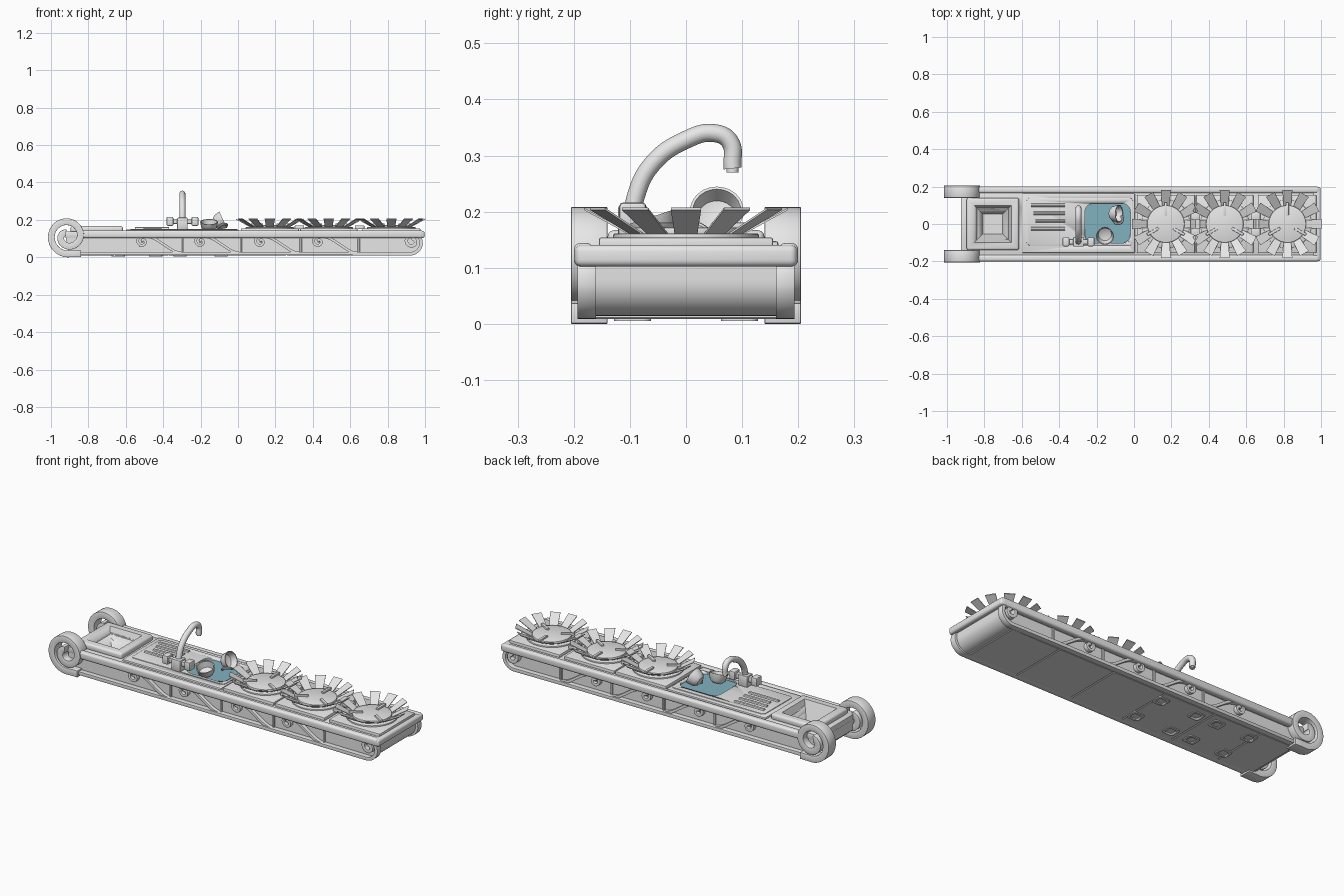
import bpy, bmesh, math
from mathutils import Vector, Matrix

if "Cube" in bpy.data.objects:
    bpy.data.objects.remove(bpy.data.objects["Cube"])


def material(name, rgb):
    m = bpy.data.materials.new(name)
    m.use_nodes = True
    m.diffuse_color = (*rgb, 1)
    m.node_tree.nodes["Principled BSDF"].inputs["Base Color"].default_value = (*rgb, 1)
    return m


GREY = material("pale_grey", (0.8, 0.8, 0.8))
WATER = material("water_blue", (0.22, 0.45, 0.53))


def finish(name, bm, bevel=0, segments=2, mat=GREY, angle=35):
    bmesh.ops.recalc_face_normals(bm, faces=bm.faces)
    me = bpy.data.meshes.new(name)
    bm.to_mesh(me)
    bm.free()
    ob = bpy.data.objects.new(name, me)
    bpy.context.collection.objects.link(ob)
    me.materials.append(mat)
    bpy.ops.object.select_all(action="DESELECT")
    ob.select_set(True)
    bpy.context.view_layer.objects.active = ob
    if bevel:
        mod = ob.modifiers.new("soft_edges", "BEVEL")
        mod.width, mod.segments, mod.limit_method = bevel, segments, "ANGLE"
        bpy.ops.object.modifier_apply(modifier=mod.name)
    bpy.ops.object.shade_smooth_by_angle(angle=math.radians(angle))
    return ob


def box(name, x, y, z, bevel=0.005, segments=2, mat=GREY):
    bm = bmesh.new()
    bmesh.ops.create_cube(bm, size=1)
    for v in bm.verts:
        v.co = [(a + b) / 2 + c * (b - a) for (a, b), c in zip((x, y, z), v.co)]
    return finish(name, bm, bevel, segments, mat)


def prism(name, pts, z, bevel=0, mat=GREY):
    """Upright prism over a flat outline."""
    bm = bmesh.new()
    f = bm.faces.new([bm.verts.new((px, py, z[0])) for px, py in pts])
    top = bmesh.ops.extrude_face_region(bm, geom=[f])["geom"]
    bmesh.ops.translate(bm, vec=(0, 0, z[1] - z[0]),
                        verts=[g for g in top if isinstance(g, bmesh.types.BMVert)])
    return finish(name, bm, bevel, 2, mat)


def rounded(x, y, r, n=6):
    out = []
    for i, (cx, cy) in enumerate([(x[1] - r, y[1] - r), (x[0] + r, y[1] - r),
                                  (x[0] + r, y[0] + r), (x[1] - r, y[0] + r)]):
        for k in range(n + 1):
            a = math.pi / 2 * (i + k / n)
            out.append((cx + r * math.cos(a), cy + r * math.sin(a)))
    return out


def circle(cx, cy, r, n=32):
    return [(cx + r * math.cos(math.tau * i / n), cy + r * math.sin(math.tau * i / n)) for i in range(n)]


def ribbon(name, path, width, y, bevel=0.004):
    """Band following a path in the side plane, as deep as the y range."""
    bm = bmesh.new()
    rings = []
    for i, p in enumerate(path):
        d = (path[min(i + 1, len(path) - 1)] - path[max(i - 1, 0)]).normalized()
        n = Vector((-d.y, d.x)) * width / 2
        rings.append([bm.verts.new((q.x, yy, q.y)) for q, yy in
                      ((p + n, y[0]), (p - n, y[0]), (p - n, y[1]), (p + n, y[1]))])
    for a, b in zip(rings, rings[1:]):
        for k in range(4):
            bm.faces.new((a[k], a[k - 1], b[k - 1], b[k]))
    bm.faces.new(rings[0])
    bm.faces.new(rings[-1])
    return finish(name, bm, bevel)


def spiral(cx, cz, r0, r1, a0, a1, n=32):
    """Points from radius r0 to r1 while the angle runs a0 to a1 (degrees)."""
    out = []
    for i in range(n + 1):
        t = i / n
        a, r = math.radians(a0 + (a1 - a0) * t), r0 + (r1 - r0) * t
        out.append(Vector((cx + r * math.cos(a), cz + r * math.sin(a))))
    return out


def sweep(name, pts, r, sides=16):
    """Round tube through points with smooth handles."""
    cu = bpy.data.curves.new(name, "CURVE")
    cu.dimensions, cu.bevel_depth, cu.bevel_resolution, cu.use_fill_caps = "3D", r, sides // 4, True
    sp = cu.splines.new("BEZIER")
    sp.bezier_points.add(len(pts) - 1)
    for bp, p in zip(sp.bezier_points, pts):
        bp.co, bp.handle_left_type, bp.handle_right_type = p, "AUTO", "AUTO"
    ob = bpy.data.objects.new(name, cu)
    bpy.context.collection.objects.link(ob)
    bpy.ops.object.select_all(action="DESELECT")
    ob.select_set(True)
    bpy.context.view_layer.objects.active = ob
    bpy.ops.object.convert(target="MESH")
    bpy.context.object.data.materials.clear()
    bpy.context.object.data.materials.append(GREY)
    bpy.ops.object.shade_smooth_by_angle(angle=math.radians(40))


def lathe(name, profile, matrix, n=24):
    bm = bmesh.new()
    vs = [bm.verts.new((r, 0, z)) for r, z in profile]
    es = [bm.edges.new(e) for e in zip(vs, vs[1:])]
    bmesh.ops.spin(bm, geom=vs + es, cent=(0, 0, 0), axis=(0, 0, 1), angle=math.tau, steps=n)
    bmesh.ops.remove_doubles(bm, verts=bm.verts, dist=0.0002)
    bmesh.ops.transform(bm, matrix=matrix, verts=bm.verts)
    return finish(name, bm)


def cut(ob, cutter):
    bpy.ops.object.select_all(action="DESELECT")
    bpy.context.view_layer.objects.active = ob
    mod = ob.modifiers.new("opening", "BOOLEAN")
    mod.operation, mod.object, mod.solver = "DIFFERENCE", cutter, "EXACT"
    bpy.ops.object.modifier_apply(modifier=mod.name)


# Hull: side profile with a rounded lower corner, and seamed bottom plates
hull_path = [(-0.92, 0.13), (-0.92, 0.05), (-0.88, 0.014), (0.91, 0.014)]
hull_path += [(p.x, p.y) for p in spiral(0.91, 0.079, 0.065, 0.065, -80, 0, 8)] + [(0.975, 0.13)]
bm = bmesh.new()
face = bm.faces.new([bm.verts.new((x, -0.165, z)) for x, z in hull_path])
ext = bmesh.ops.extrude_face_region(bm, geom=[face])["geom"]
bmesh.ops.translate(bm, vec=(0, 0.33, 0), verts=[g for g in ext if isinstance(g, bmesh.types.BMVert)])
hull = finish("hull", bm)
seams = [-0.87, -0.66, -0.37, -0.06, 0.26, 0.6, 0.9]
for a, b in zip(seams, seams[1:]):
    box("bottom_plate", (a + 0.002, b - 0.002), (-0.163, 0.163), (0.009, 0.02), 0.002, 1)
for x in (-0.64, -0.44, -0.31, -0.09):
    for y in (-0.095, 0.095):
        pad = prism("foot_pad", rounded((x - 0.035, x + 0.035), (y - 0.033, y + 0.033), 0.015), (0.005, 0.012))
        hole = prism("pad_cutter", rounded((x - 0.022, x + 0.022), (y - 0.02, y + 0.02), 0.01), (0, 0.009))
        cut(pad, hole)
        bpy.data.objects.remove(hole)

# Deck, rim and square sink
deck = box("deck", (-0.925, 0.98), (-0.17, 0.17), (0.105, 0.138), 0.004)
sink = box("square_sink_frame", (-0.895, -0.615), (-0.14, 0.14), (0.13, 0.167), 0.012, 3)
bm = bmesh.new()
bmesh.ops.create_cone(bm, segments=4, radius1=0.075, radius2=0.15, depth=0.14, cap_ends=True,
                      matrix=Matrix.Translation((-0.755, 0, 0.115)) @ Matrix.Rotation(math.pi / 4, 4, "Z"))
cutter = finish("sink_cutter", bm)
for part in (hull, deck, sink):
    cut(part, cutter)
bpy.data.objects.remove(cutter)
box("end_rim", (0.955, 0.998), (-0.198, 0.198), (0.102, 0.141), 0.012, 4)

# Mirrored side rims, scrolls and wave ornaments
for s in (-1, 1):
    def span(a, b):
        return tuple(sorted((s * a, s * b)))
    box("side_rim", (-0.86, 0.99), span(0.165, 0.2), (0.102, 0.144), 0.012, 4)
    rail = spiral(0.932, 0.085, 0.008, 0.046, 470, 0, 40) + spiral(0.918, 0.08, 0.062, 0.062, -10, -90, 10)
    rail += [Vector((0.6, 0.02)), Vector((0, 0.02)), Vector((-0.9, 0.02))]
    ribbon("bottom_rail", rail, 0.018, span(0.16, 0.193))
    scroll = [Vector((-0.84, 0.019)), Vector((-0.88, 0.019))]
    scroll += spiral(-0.912, 0.112, 0.094, 0.07, 270, 0, 40) + spiral(-0.912, 0.112, 0.068, 0.02, -8, -250, 30)
    ribbon("end_scroll", scroll, 0.036, span(0.14, 0.205), 0.01)
    for cx in (-0.51, -0.2, 0.12, 0.43):
        wave = spiral(cx, 0.084, 0.006, 0.034, 500, 50, 36)
        end = wave[-1]
        for i in range(1, 13):
            t = i / 12
            wave.append(Vector((end.x + 0.19 * t, end.y + (0.022 - end.y) * (3 * t * t - 2 * t ** 3))))
        ribbon("wave_ornament", wave, 0.014, span(0.16, 0.185), 0.003)
        prism("spiral_eye", circle(cx, s * 0.172, 0.006, 8), (0.08, 0.09))
        box("vertical_stay", (cx + 0.21, cx + 0.222), span(0.16, 0.174), (0.02, 0.11), 0.002, 1)

# Draining board with water basin
basin = rounded((-0.262, -0.02), (-0.102, 0.11), 0.045)
board = box("draining_board", (-0.6, 0.005), (-0.155, 0.165), (0.132, 0.148), 0.006)
inset = prism("board_inset", rounded((-0.575, -0.005), (-0.115, 0.14), 0.02), (0.14, 0.152), 0.003)
cutter = prism("basin_cutter", basin, (0.1, 0.2))
for part in (board, inset):
    cut(part, cutter)
bpy.data.objects.remove(cutter)
prism("water", basin, (0.135, 0.142), mat=WATER)
for i in range(4):
    y = 0.1 - i * 0.042
    sweep("drain_rib", [(-0.55 + 0.012 * (i % 3), y, 0.152), (-0.45, y, 0.153), (-0.37, y, 0.152)], 0.009, 8)

# Tap with cross handles
X, Y = -0.297, -0.095
box("tap_base", (X - 0.028, X + 0.028), (Y - 0.026, Y + 0.026), (0.148, 0.212), 0.006)
box("tap_crossbar", (X - 0.065, X + 0.065), (Y - 0.014, Y + 0.014), (0.178, 0.205), 0.005)
for s in (-1, 1):
    hx = X + s * 0.067
    box("tap_handle", (hx - 0.018, hx + 0.018), (Y - 0.024, Y + 0.024), (0.168, 0.216), 0.006)
sweep("tap_spout", [(X, Y, 0.18), (X, -0.09, 0.225), (X, -0.06, 0.285), (X, 0, 0.328),
                    (X, 0.05, 0.34), (X, 0.078, 0.325), (X, 0.083, 0.277)], 0.016)
prism("spout_tip", circle(X, 0.083, 0.011, 16), (0.27, 0.28))

# Dishes in the basin
cup = [(0, 0), (0.025, 0), (0.04, 0.015), (0.048, 0.05), (0.043, 0.05), (0.035, 0.018), (0, 0.006)]
for at, tilt, axis in (((-0.155, -0.05, 0.142), 18, "X"), ((-0.125, 0.055, 0.18), 65, "Y")):
    lathe("cup", cup, Matrix.Translation(at) @ Matrix.Rotation(math.radians(tilt), 4, axis))
sweep("cup_handle", [(-0.11, 0.02, 0.155), (-0.085, 0.0, 0.175), (-0.06, 0.02, 0.175), (-0.07, 0.045, 0.16)], 0.007, 8)

# Burners with flared plates
for cx, half in ((0.17, 0.155), (0.485, 0.153), (0.82, 0.155)):
    box("burner_panel", (cx - half, cx + half), (-0.155, 0.155), (0.13, 0.154), 0.004)
    prism("burner_ring", circle(cx, 0, 0.13), (0.15, 0.161), 0.003)
    prism("burner_cap", circle(cx, 0, 0.1), (0.155, 0.172), 0.003)
    bm = bmesh.new()
    for k in range(12):
        rot = Matrix.Translation((cx, 0, 0)) @ Matrix.Rotation(math.tau * k / 12, 4, "Z")
        corners = [(r, w, z + d) for d in (0, 0.004)
                   for r, w, z in ((0.1, -0.02, 0.158), (0.1, 0.02, 0.158), (0.182, 0.027, 0.203), (0.182, -0.027, 0.203))]
        v = [bm.verts.new(rot @ Vector(c)) for c in corners]
        bm.faces.new(v[:4])
        bm.faces.new(v[4:])
        for i in range(4):
            j = (i + 1) % 4
            bm.faces.new((v[i], v[j], v[j + 4], v[i + 4]))
    finish("flared_plates", bm)
    for ang in (90, 210, 330):
        bm = bmesh.new()
        bmesh.ops.create_cube(bm, size=1, matrix=Matrix.Translation((cx, 0, 0.174))
                              @ Matrix.Rotation(math.radians(ang), 4, "Z")
                              @ Matrix.Translation((0.08, 0, 0)) @ Matrix.Diagonal((0.07, 0.015, 0.014, 1)))
        finish("burner_prong", bm, 0.003)
for cx in (0.328, 0.65):
    for y in (-0.04, 0.04):
        box("burner_link", (cx - 0.025, cx + 0.025), (y - 0.025, y + 0.025), (0.15, 0.17), 0.004)
